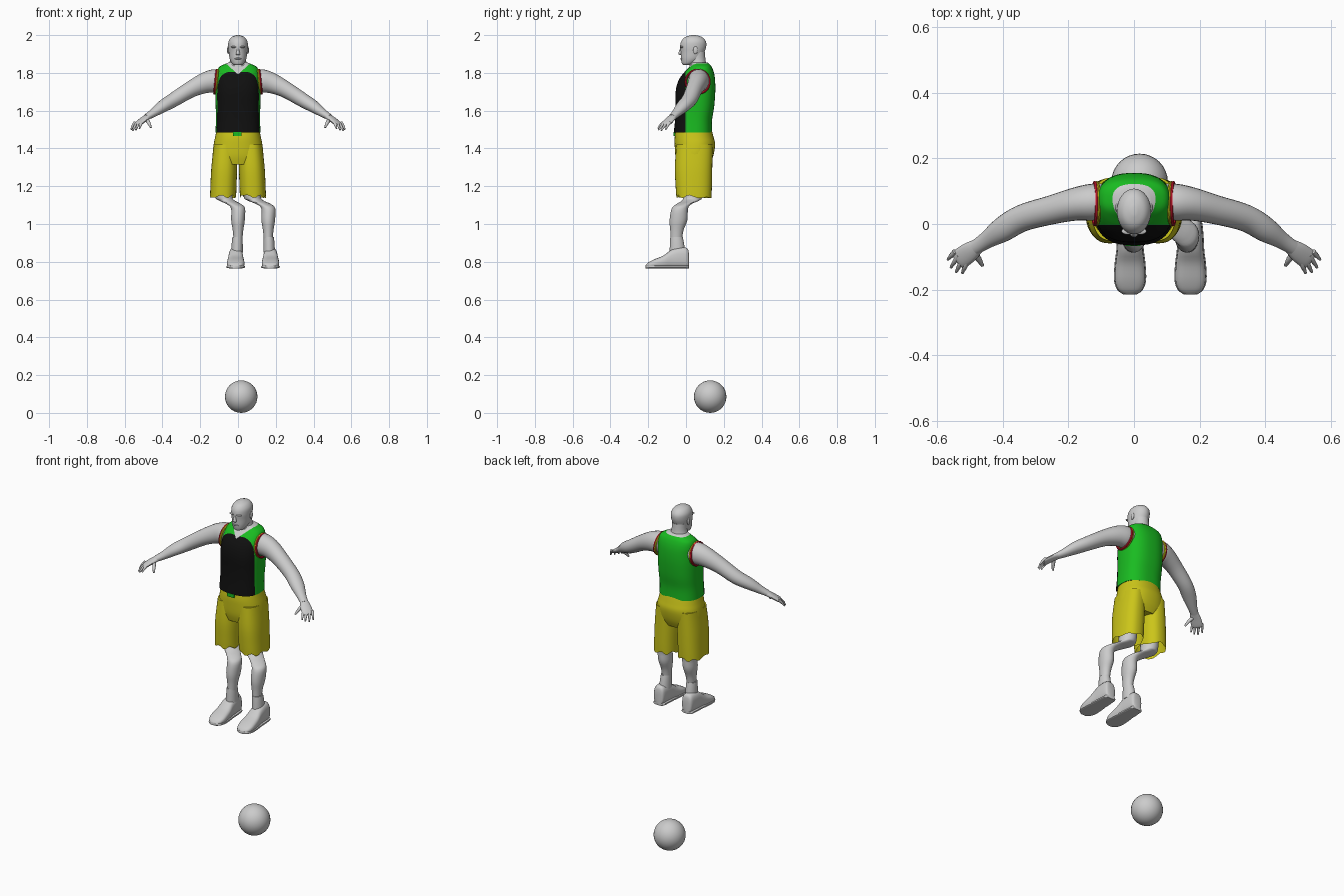
import bpy, bmesh, math
from mathutils import Vector, Matrix

if "Cube" in bpy.data.objects:
    bpy.data.objects.remove(bpy.data.objects["Cube"])

made = []
X, Y, Z = Vector((1, 0, 0)), Vector((0, 1, 0)), Vector((0, 0, 1))


def material(name, rgb):
    m = bpy.data.materials.new(name)
    m.use_nodes = True
    m.diffuse_color = (*rgb, 1)
    m.node_tree.nodes["Principled BSDF"].inputs["Base Color"].default_value = (*rgb, 1)
    return m


grey = material("plain grey", (0.6, 0.6, 0.6))
green = material("jersey green", (0.01, 0.5, 0.015))
black = material("jersey black", (0.005, 0.005, 0.005))
yellow = material("shorts yellow", (0.6, 0.56, 0.01))
red = material("trim red", (0.7, 0.01, 0.03))


def finish(name, bm, *mats):
    bmesh.ops.recalc_face_normals(bm, faces=bm.faces)
    me = bpy.data.meshes.new(name)
    bm.to_mesh(me)
    bm.free()
    for m in mats:
        me.materials.append(m)
    ob = bpy.data.objects.new(name, me)
    bpy.context.collection.objects.link(ob)
    made.append(ob)
    return ob


def smooth_rings(rings, steps):
    """Catmull-Rom interpolation between the key sections."""
    out = []
    last = len(rings) - 1
    for i in range(last):
        p, a, b, q = (rings[max(0, min(last, j))] for j in (i - 1, i, i + 1, i + 2))
        for k in range(steps):
            t = k / steps
            out.append([0.5 * (2 * v + (w - u) * t + (2 * u - 5 * v + 4 * w - x) * t * t
                               + (3 * v - u - 3 * w + x) * t ** 3)
                        for u, v, w, x in zip(p, a, b, q)])
    return out + [list(rings[-1])]


def loft(rings, axes=None, n=24, power=2, steps=4, caps=(True, True)):
    """Skin sections (x, y, z, half width, half depth) along a path."""
    bm = bmesh.new()
    rings = smooth_rings(rings, steps)
    loops = []
    for i, (x, y, z, ra, rb) in enumerate(rings):
        if axes:
            u, v = axes
        else:
            t = Vector(rings[min(i + 1, len(rings) - 1)][:3]) - Vector(rings[max(i - 1, 0)][:3])
            u = t.cross(Z).normalized()
            v = u.cross(t).normalized()
        loop = []
        for k in range(n):
            c, s = math.cos(math.tau * k / n), math.sin(math.tau * k / n)
            c = math.copysign(abs(c) ** (2 / power), c)
            s = math.copysign(abs(s) ** (2 / power), s)
            loop.append(bm.verts.new(Vector((x, y, z)) + u * ra * c + v * rb * s))
        loops.append(loop)
    for a, b in zip(loops, loops[1:]):
        for k in range(n):
            bm.faces.new((a[k], a[(k + 1) % n], b[(k + 1) % n], b[k]))
    for end, loop in zip(caps, (loops[0], loops[-1])):
        if end:
            bm.faces.new(loop)
    return bm


def column(*rows, **kw):
    """Centred upright loft from rows (z, y, half width, half depth)."""
    return loft([(0, y, z, a, b) for z, y, a, b in rows], axes=(X, Y), **kw)


def blob(name, at, size, mat=grey):
    bm = bmesh.new()
    bmesh.ops.create_uvsphere(bm, u_segments=32, v_segments=16, radius=1)
    bmesh.ops.transform(bm, matrix=Matrix.Translation(at) @ Matrix.Diagonal((*size, 1)), verts=bm.verts)
    return finish(name, bm, mat)


# Ball
blob("ball", (0.017, 0.128, 0.086), (0.086,) * 3)

# Head and neck
finish("head", column((1.842, 0.0, 0.018, 0.016), (1.85, 0.012, 0.032, 0.034),
                      (1.875, 0.028, 0.044, 0.055), (1.91, 0.035, 0.049, 0.063),
                      (1.94, 0.038, 0.052, 0.069), (1.967, 0.04, 0.05, 0.065),
                      (1.988, 0.04, 0.036, 0.047), (1.998, 0.04, 0.014, 0.02),
                      (2.0, 0.04, 0.003, 0.004), n=32), grey)
finish("neck", column((1.8, 0.065, 0.065, 0.055), (1.84, 0.064, 0.05, 0.045),
                      (1.87, 0.06, 0.042, 0.043), (1.91, 0.055, 0.042, 0.045)), grey)
finish("nose", loft([(0, -0.026, 1.93, 0.005, 0.004), (0, -0.03, 1.912, 0.008, 0.008),
                     (0, -0.031, 1.9, 0.012, 0.009), (0, -0.026, 1.895, 0.008, 0.005)],
                    axes=(X, Y), n=12), grey)
blob("lips", (0, -0.021, 1.876), (0.018, 0.009, 0.006))
for s, side in ((1, "left"), (-1, "right")):
    blob(side + "_ear", (s * 0.052, 0.05, 1.92), (0.006, 0.012, 0.02))
    blob(side + "_brow", (s * 0.02, -0.022, 1.937), (0.018, 0.01, 0.005))

# Jersey: cut along the panel and neckline edges, then coloured by region
bm = column((1.485, 0.036, 0.119, 0.101), (1.55, 0.04, 0.117, 0.098), (1.62, 0.047, 0.118, 0.102),
            (1.7, 0.05, 0.119, 0.105), (1.76, 0.057, 0.116, 0.097), (1.8, 0.068, 0.112, 0.08),
            (1.83, 0.077, 0.1, 0.06), (1.846, 0.077, 0.072, 0.048), (1.856, 0.07, 0.048, 0.042),
            n=64, power=2.5)
cuts = [((0, -0.003, 0), Y), ((0, 0, 1.806), Z), ((0, 0, 1.849), Z),
        ((0, 0, 1.792), Vector((0.9, 0, -1))), ((0, 0, 1.792), Vector((-0.9, 0, -1)))]
for co, no in cuts:
    bmesh.ops.bisect_plane(bm, geom=bm.verts[:] + bm.edges[:] + bm.faces[:], plane_co=co, plane_no=no)
for f in bm.faces:
    c = f.calc_center_median()
    if c.z > 1.849 or (c.y < 0.06 and c.z > 1.792 + 0.9 * abs(c.x)):
        f.material_index = 2
    elif c.y < -0.003 and c.z < 1.806:
        f.material_index = 1
finish("jersey", bm, green, black, grey)

# Shorts: hips and two open legs
finish("shorts_hips", column((1.505, 0.04, 0.112, 0.094), (1.46, 0.043, 0.121, 0.103),
                             (1.42, 0.047, 0.129, 0.107), (1.36, 0.044, 0.134, 0.1),
                             (1.315, 0.04, 0.125, 0.085), n=48, power=2.3), yellow)
bm = bmesh.new()
bmesh.ops.create_cube(bm, size=1)
bmesh.ops.transform(bm, matrix=Matrix.Translation((-0.003, -0.062, 1.476))
                    @ Matrix.Diagonal((0.045, 0.009, 0.02, 1)), verts=bm.verts)
finish("waist_tag", bm, green)

for s, side in ((1, "left"), (-1, "right")):
    bm = loft([(s * 0.068, 0.045, 1.42, 0.06, 0.096), (s * 0.073, 0.04, 1.3, 0.068, 0.099),
               (s * 0.077, 0.041, 1.2, 0.069, 0.096), (s * 0.079, 0.042, 1.145, 0.069, 0.093)],
              axes=(X, Y), n=36, power=2.4, caps=(True, False))
    for v in bm.verts:
        if v.co.z < 1.15:
            v.co.z += 0.008 * math.sin(v.co.x * 90 + v.co.y * 60)
    finish(side + "_shorts_leg", bm, yellow)

    # Leg: the lower part is offset sideways and forward from the thigh
    rows = [(0, 1.28, 0.04, 0.05, 0.055), (0, 1.15, 0.036, 0.046, 0.051),
            (0.2, 1.125, 0.025, 0.042, 0.046), (0.7, 1.106, -0.01, 0.039, 0.04),
            (1, 1.083, -0.032, 0.037, 0.043), (1, 1.02, -0.04, 0.036, 0.047),
            (1, 0.96, -0.049, 0.027, 0.034), (1, 0.88, -0.052, 0.021, 0.028)]
    hip, shin = s * 0.075, 0.08 + s * 0.08
    finish(side + "_leg", loft([(hip + (shin - hip) * k, y, z, a, b) for k, z, y, a, b in rows],
                               axes=(X, Y)), grey)
    finish(side + "_sock", loft([(shin + s * 0.003, -0.05, 0.93, 0.027, 0.033),
                                 (shin + s * 0.004, -0.048, 0.9, 0.029, 0.037),
                                 (shin + s * 0.005, -0.045, 0.85, 0.031, 0.042)], axes=(X, Y)), grey)

    # Shoe: sections from heel to toe as (y, top, half width), all resting on the sole
    foot = 0.08 + s * 0.092
    profile = [(0.016, 0.84, 0.02), (0.006, 0.872, 0.032), (-0.04, 0.876, 0.037),
               (-0.08, 0.862, 0.039), (-0.12, 0.833, 0.044), (-0.17, 0.812, 0.046),
               (-0.2, 0.796, 0.036), (-0.214, 0.782, 0.018)]
    base = 0.765
    finish(side + "_shoe", loft([(foot, y, (top + base) / 2, w, (top - base) / 2)
                                 for y, top, w in profile], axes=(X, Z), power=2.8), grey)
    finish(side + "_sole", loft([(foot, y, base + 0.008, w + 0.003, 0.008)
                                 for y, top, w in profile], axes=(X, Z), power=4), grey)

    # Arm, palm and fingers
    def limb(name, *rows, **kw):
        finish(side + name, loft([(s * r[0], *r[1:]) for r in rows], **kw), grey)

    limb("_arm", (0.085, 0.068, 1.762, 0.054, 0.056), (0.13, 0.066, 1.757, 0.056, 0.061),
         (0.18, 0.06, 1.745, 0.05, 0.054), (0.25, 0.043, 1.713, 0.044, 0.044),
         (0.34, 0.018, 1.658, 0.041, 0.038), (0.4, -0.017, 1.622, 0.038, 0.032),
         (0.45, -0.05, 1.587, 0.026, 0.022), (0.485, -0.073, 1.565, 0.022, 0.016))
    limb("_palm", (0.475, -0.066, 1.57, 0.022, 0.016), (0.5, -0.085, 1.553, 0.03, 0.014),
         (0.53, -0.107, 1.53, 0.031, 0.011), (0.538, -0.113, 1.524, 0.024, 0.006), n=16)
    tips = [(0.522, -0.149, 1.505), (0.541, -0.146, 1.498), (0.557, -0.132, 1.495), (0.566, -0.108, 1.5)]
    for i, tip in enumerate(tips):
        root = Vector((0.509 + 0.012 * i, -0.117 + 0.011 * i, 1.538))
        end = Vector(tip)
        mid = (root + end) / 2 + Z * 0.004
        limb("_finger_%d" % (i + 1), (*root, 0.008, 0.008), (*mid, 0.007, 0.007),
             (*end, 0.004, 0.004), n=10)
    limb("_thumb", (0.487, -0.085, 1.557, 0.011, 0.011), (0.472, -0.108, 1.535, 0.009, 0.009),
         (0.461, -0.126, 1.51, 0.005, 0.005), n=10)

    # Armhole trim
    for name, x, minor, mat in (("_armhole_trim", 0.119, 0.006, red), ("_armhole_piping", 0.113, 0.006, yellow)):
        bpy.ops.mesh.primitive_torus_add(major_radius=0.063, minor_radius=minor, major_segments=40,
                                         minor_segments=8, location=(s * x, 0.062, 1.753),
                                         rotation=(0, math.pi / 2 - s * 0.1, 0))
        ob = bpy.context.object
        ob.name = side + name
        ob.data.materials.append(mat)
        made.append(ob)

# Smooth shading with sharp edges kept
bpy.ops.object.select_all(action="DESELECT")
for ob in made:
    ob.select_set(True)
bpy.context.view_layer.objects.active = made[0]
bpy.ops.object.shade_smooth_by_angle(angle=math.radians(40))
